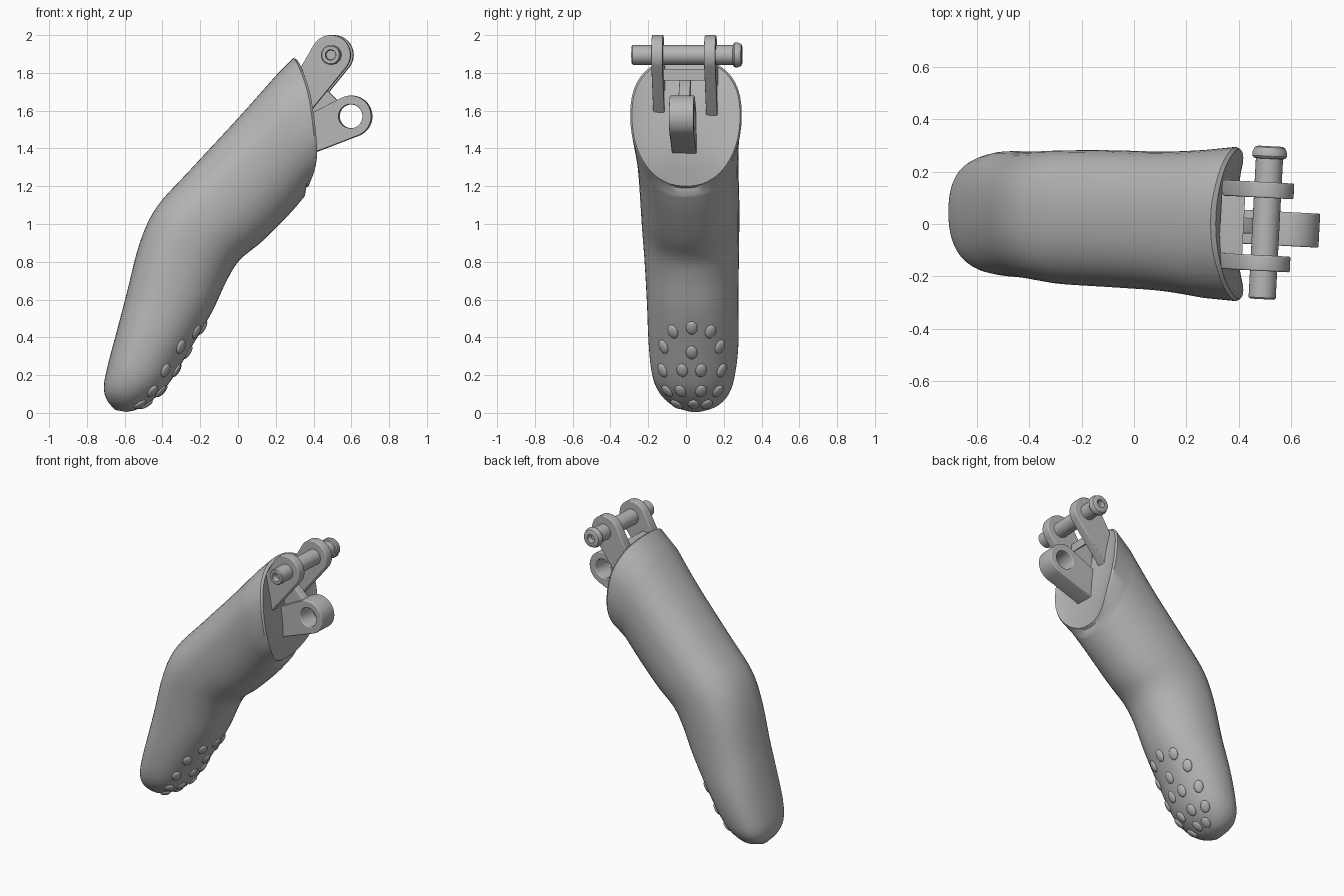
import bpy
import bmesh
import math
from mathutils import Matrix, Vector, geometry
from mathutils.bvhtree import BVHTree

if "Cube" in bpy.data.objects:
    bpy.data.objects.remove(bpy.data.objects["Cube"])

grey = bpy.data.materials.new("plain grey")
grey.use_nodes = True
GREY = (0.47, 0.47, 0.47, 1)
grey.diffuse_color = GREY
grey.node_tree.nodes["Principled BSDF"].inputs["Base Color"].default_value = GREY

SIDES = 48
TILT = Matrix.Translation((0.505, 0, 0)) @ Matrix.Rotation(math.radians(-3), 4, "Z")


def add_object(name, mesh, matrix=None, angle=35):
    obj = bpy.data.objects.new(name, mesh)
    bpy.context.collection.objects.link(obj)
    mesh.materials.clear()
    mesh.materials.append(grey)
    if matrix:
        obj.matrix_world = matrix
    bpy.ops.object.select_all(action="DESELECT")
    obj.select_set(True)
    bpy.context.view_layer.objects.active = obj
    bpy.ops.object.shade_smooth_by_angle(angle=math.radians(angle))
    return obj


def loft(name, rings, matrix=None):
    """Skin closed rings of points and cap both ends."""
    bm = bmesh.new()
    loops = [[bm.verts.new(p) for p in ring] for ring in rings]
    for a, b in zip(loops, loops[1:]):
        for i in range(len(a)):
            j = (i + 1) % len(a)
            bm.faces.new((a[i], a[j], b[j], b[i]))
    bm.faces.new(loops[0])
    bm.faces.new(loops[-1])
    bmesh.ops.recalc_face_normals(bm, faces=bm.faces)
    mesh = bpy.data.meshes.new(name)
    bm.to_mesh(mesh)
    tree = BVHTree.FromBMesh(bm)
    bm.free()
    add_object(name, mesh, matrix)
    return tree


def catmull(p, q, r, s, t):
    return 0.5 * (2 * q + (r - p) * t + (2 * p - 5 * q + 4 * r - s) * t * t
                  + (3 * q - p - 3 * r + s) * t ** 3)


def sample(points, steps=5):
    """Smooth curve through vectors of any size."""
    out = []
    last = len(points) - 1
    for i in range(last):
        four = [points[min(max(i + k, 0), last)] for k in (-1, 0, 1, 2)]
        out += [catmull(*four, n / steps) for n in range(steps)]
    return out + [points[-1]]


def unit_section(power=2.25, shift=0.12):
    """Rounded outline as (back-to-front, sideways) pairs."""
    for i in range(SIDES):
        ang = math.tau * i / SIDES
        c, s = math.cos(ang), math.sin(ang)
        a = math.copysign(abs(c) ** (2 / power), c)
        b = math.copysign(abs(s) ** (2 / power), s)
        yield a + shift * (1 - a * a), b


# Finger body: back x, back z, front x, front z, centre y, half width
SECTIONS = [
    (-.65, .015, -.59, .005, .05, .04),
    (-.695, .07, -.53, .02, .05, .125),
    (-.71, .14, -.45, .07, .045, .185),
    (-.69, .25, -.37, .15, .04, .22),
    (-.645, .42, -.27, .31, .04, .238),
    (-.59, .63, -.14, .53, .035, .242),
    (-.52, .9, -.06, .7, .03, .25),
    (-.43, 1.09, .01, .81, .025, .257),
    (-.25, 1.29, .13, .91, .02, .262),
    (0, 1.56, .27, 1.05, .01, .267),
    (.2, 1.785, .355, 1.15, 0, .283),
]
rings = []
for bx, bz, fx, fz, cy, hw in sample([Vector(s) for s in SECTIONS]):
    back, front = Vector((bx, cy, bz)), Vector((fx, cy, fz))
    mid, half = (back + front) / 2, (back - front) / 2
    rings.append([mid + half * a + Vector((0, hw * b, 0)) for a, b in unit_section()])

# Curved end face, running from the rim inward
FACE = sample([Vector(p) for p in (
    (.37, 1.19), (.41, 1.3), (.418, 1.4), (.405, 1.55), (.38, 1.7), (.335, 1.83), (.305, 1.88))])


def face_x(z):
    for p, q in zip(FACE, FACE[1:]):
        if z <= q.y:
            return p.x + (q.x - p.x) * max(0, z - p.y) / (q.y - p.y)
    return FACE[-1].x


for scale, sink in ((1, .012), (.97, 0), (.93, .004), (.75, .015), (.5, .02), (.25, .02), (.02, .02)):
    ring = []
    for a, b in unit_section():
        z = 1.535 + .345 * a * scale
        ring.append(Vector((face_x(z) - sink, .295 * b * scale, z)))
    rings.append(ring)
body = loft("finger_body", rings)

# Grip bumps on the finger pad: height, then sideways positions
BUMP_ROWS = {
    .45: (.03,), .43: (-.07, .13), .35: (-.12, .18), .32: (.03,),
    .225: (-.125, -.02, .08, .19), .115: (-.1, -.03, .08, .17), .045: (-.05, .04, .11),
}
bm = bmesh.new()
for z, row in BUMP_ROWS.items():
    for y in row:
        hit, normal, _, _ = body.ray_cast(Vector((1, y, z)), Vector((-1, 0, 0)))
        if hit is None:
            continue
        side = Vector((0, 0, 1)).cross(normal).normalized()
        along = normal.cross(side)
        frame = Matrix((side, along, normal)).transposed().to_4x4()
        size = Matrix.Diagonal((.03, .04, .014, 1))
        bmesh.ops.create_uvsphere(bm, u_segments=20, v_segments=12, radius=1,
                                  matrix=Matrix.Translation(hit) @ frame @ size)
bumps = bpy.data.meshes.new("grip_bumps")
bm.to_mesh(bumps)
bm.free()
add_object("grip_bumps", bumps, angle=60)


def circle(cx, cz, r):
    return [(cx + r * math.cos(math.tau * i / SIDES), cz + r * math.sin(math.tau * i / SIDES))
            for i in range(SIDES)]


def plate(name, outlines, y, thickness, bevel=.006):
    """Flat part cut from an x-z outline; later outlines are holes."""
    curve = bpy.data.curves.new(name, "CURVE")
    curve.dimensions = "2D"
    curve.fill_mode = "BOTH"
    curve.extrude = thickness / 2 - bevel
    curve.bevel_depth = bevel
    curve.offset = -bevel
    for outline in outlines:
        spline = curve.splines.new("POLY")
        spline.points.add(len(outline) - 1)
        for point, (x, z) in zip(spline.points, outline):
            point.co = (x - .505, z, 0, 1)
        spline.use_cyclic_u = True
    temp = bpy.data.objects.new(name + "_outline", curve)
    bpy.context.collection.objects.link(temp)
    graph = bpy.context.evaluated_depsgraph_get()
    mesh = bpy.data.meshes.new_from_object(temp.evaluated_get(graph))
    bpy.data.objects.remove(temp)
    place = TILT @ Matrix.Translation((0, y, 0)) @ Matrix.Rotation(math.pi / 2, 4, "X")
    add_object(name, mesh, place)


def eyelet(base, centre, r):
    points = list(base) + circle(*centre, r)
    return [points[i] for i in geometry.convex_hull_2d(points)]


# Fork arms, their crossbar, the central lug and its web
arm = eyelet(((.33, 1.81), (.33, 1.52)), (.5, 1.895), .105)
for side, y in (("right", -.15), ("left", .13)):
    plate(side + "_fork_arm", [arm], y, .06)
plate("fork_crossbar", [[(.33, 1.76), (.42, 1.76), (.42, 1.82), (.33, 1.82)]], -.01, .24)
lug = eyelet(((.36, 1.57), (.36, 1.36)), (.6, 1.57), .11)
plate("central_lug", [lug, circle(.6, 1.57, .063)], -.015, .13)
plate("lug_web", [[(.36, 1.78), (.4, 1.77), (.48, 1.7), (.54, 1.64), (.36, 1.5)]], -.01, .06)

# Hinge pin with a rounded head and a socket at each end
PIN = [(.025, -.25), (.028, -.288), (.046, -.288), (.052, -.282), (.052, .25), (.06, .252),
       (.066, .26), (.066, .275), (.058, .293), (.045, .298), (.028, .298), (.025, .26)]
loft("hinge_pin", [[Vector((x, y, z)) for x, z in circle(0, 1.895, r)] for r, y in PIN], TILT)
